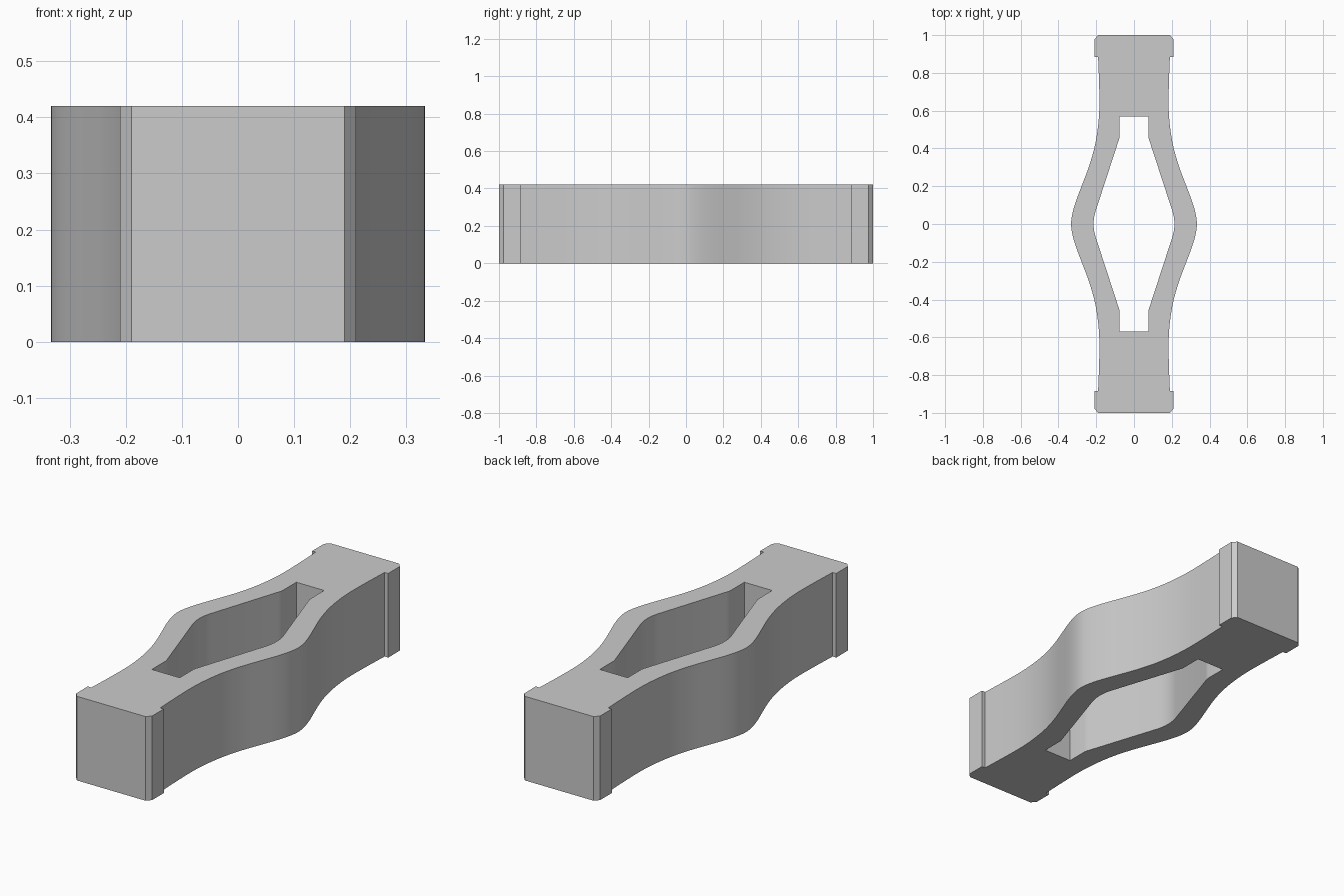
import bpy, bmesh
from mathutils import Vector

if "Cube" in bpy.data.objects:
    bpy.data.objects.remove(bpy.data.objects["Cube"])

HEIGHT = 0.42


def smooth_path(points, steps=5):
    """Catmull-Rom curve through the points, mirrored about y = 0 at the first one."""
    pts = [Vector(p) for p in points]
    pts = [Vector((pts[1].x, -pts[1].y))] + pts + [2 * pts[-1] - pts[-2]]
    out = []
    for a, b, c, d in zip(pts, pts[1:], pts[2:], pts[3:]):
        for i in range(steps):
            t = i / steps
            out.append(0.5 * (2 * b + (c - a) * t + (2 * a - 5 * b + 4 * c - d) * t * t
                              + (3 * b - a - 3 * c + d) * t ** 3))
    return out + [pts[-2]]


def full_loop(quarter):
    """Mirror a quarter outline (y = 0 first) into a closed loop."""
    half = [(p[0], -p[1]) for p in reversed(quarter[1:])] + [(p[0], p[1]) for p in quarter]
    return half + [(-x, y) for x, y in reversed(half)]


# outer outline: bulging side, then the wider chamfered end pad
side = smooth_path([(0.333, 0), (0.325, 0.06), (0.304, 0.13), (0.27, 0.22), (0.235, 0.315),
                    (0.206, 0.42), (0.189, 0.53), (0.183, 0.63), (0.185, 0.75), (0.19, 0.885)])
outer = full_loop(side + [(0.21, 0.885), (0.21, 0.977), (0.19, 1.0)])

# inner opening: rounded diamond with a square slot at each end
inner = full_loop([(0.214, 0), (0.213, 0.02), (0.21, 0.042), (0.204, 0.066),
                   (0.084, 0.434), (0.079, 0.447), (0.077, 0.46), (0.077, 0.57)])

# fill between the outlines and extrude upward
bm = bmesh.new()
edges = []
for loop in (outer, inner):
    verts = [bm.verts.new((x, y, 0)) for x, y in loop]
    edges += [bm.edges.new((verts[i - 1], verts[i])) for i in range(len(verts))]
bmesh.ops.triangle_fill(bm, edges=edges, use_beauty=True, normal=(0, 0, 1))
ext = bmesh.ops.extrude_face_region(bm, geom=bm.faces[:], use_keep_orig=True)
top = [g for g in ext["geom"] if isinstance(g, bmesh.types.BMVert)]
bmesh.ops.translate(bm, verts=top, vec=(0, 0, HEIGHT))
bmesh.ops.recalc_face_normals(bm, faces=bm.faces[:])
mesh = bpy.data.meshes.new("flexure_body")
bm.to_mesh(mesh)
bm.free()

body = bpy.data.objects.new("flexure_body", mesh)
bpy.context.collection.objects.link(body)
grey = bpy.data.materials.new("light grey")
grey.diffuse_color = (0.6, 0.6, 0.6, 1)
grey.use_nodes = True
grey.node_tree.nodes["Principled BSDF"].inputs["Base Color"].default_value = grey.diffuse_color
mesh.materials.append(grey)

bpy.context.view_layer.objects.active = body
body.select_set(True)
bpy.ops.object.shade_smooth_by_angle(angle=0.35)
